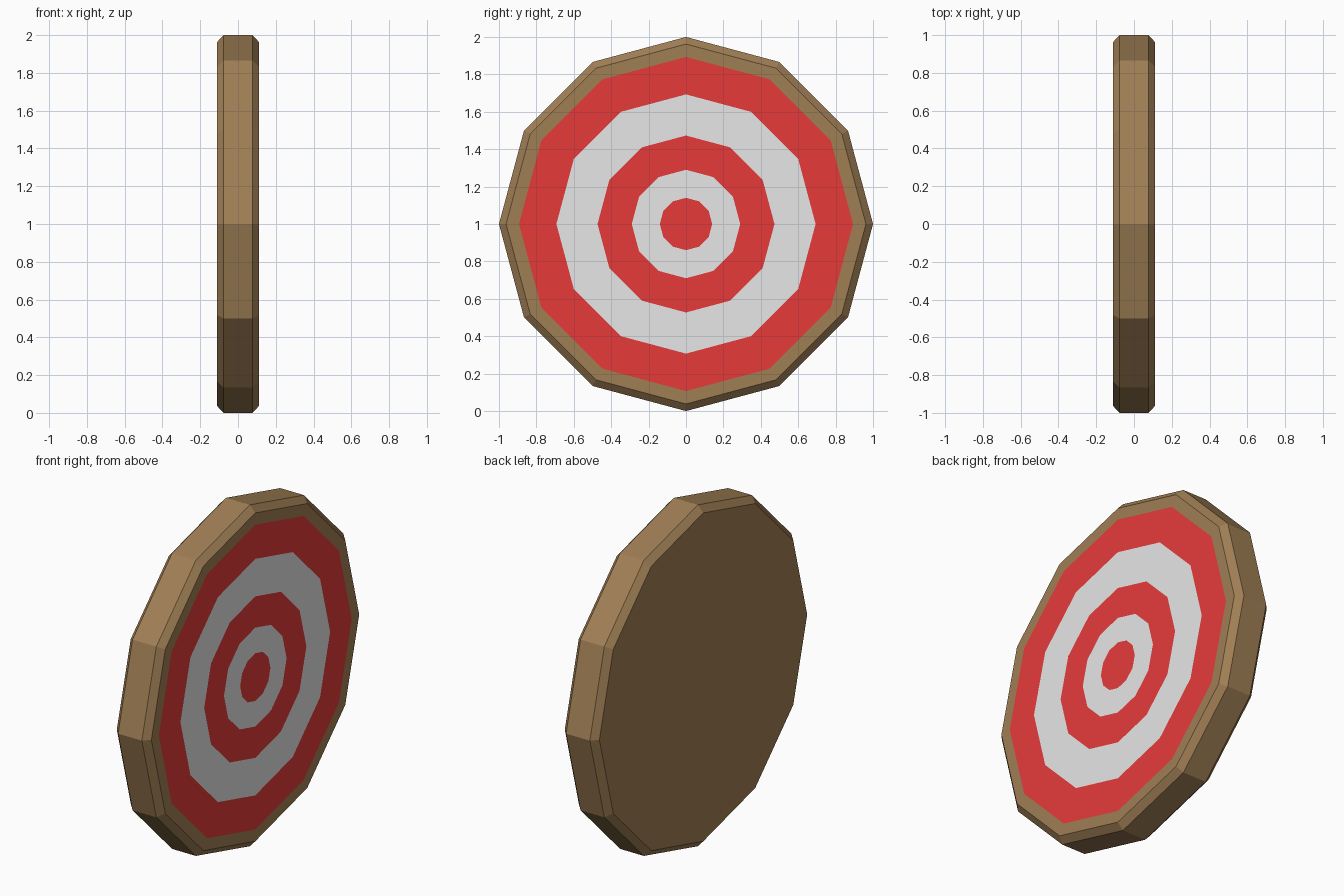
import bpy, bmesh, math

if "Cube" in bpy.data.objects:
    bpy.data.objects.remove(bpy.data.objects["Cube"])

SIDES = 12
FACE_X = 0.112      # half thickness
RIM_X = 0.077       # where the chamfer meets the rim


def material(name, rgb):
    m = bpy.data.materials.new(name)
    m.diffuse_color = (*rgb, 1.0)
    m.use_nodes = True
    m.node_tree.nodes["Principled BSDF"].inputs["Base Color"].default_value = m.diffuse_color
    return m


wood = material("brown wood", (0.352, 0.212, 0.091))
red = material("red paint", (0.80, 0.042, 0.042))
white = material("white paint", (0.80, 0.80, 0.80))
WOOD, RED, WHITE = 0, 1, 2

# Profile from the back cap, over the chamfered rim, to the bullseye:
# (x, radius, colour of the band that ends at this loop)
profile = [
    (-FACE_X, 0.962, WOOD),
    (-RIM_X, 1.0, WOOD),
    (RIM_X, 1.0, WOOD),
    (FACE_X, 0.962, WOOD),
    (FACE_X, 0.893, WOOD),
    (FACE_X, 0.693, RED),
    (FACE_X, 0.473, WHITE),
    (FACE_X, 0.290, RED),
    (FACE_X, 0.140, WHITE),
]

bm = bmesh.new()


def ring(x, r):
    angles = [2 * math.pi * i / SIDES for i in range(SIDES)]
    return [bm.verts.new((x, r * math.cos(a), 1 + r * math.sin(a))) for a in angles]


loops = [ring(x, r) for x, r, _ in profile]

# Rim, chamfers and painted bands
for k in range(1, len(loops)):
    a, b = loops[k - 1], loops[k]
    for i in range(SIDES):
        j = (i + 1) % SIDES
        f = bm.faces.new((a[i], a[j], b[j], b[i]))
        f.material_index = profile[k][2]

# Plain back and red bullseye
bm.faces.new(loops[0][::-1]).material_index = WOOD
bm.faces.new(loops[-1]).material_index = RED

bmesh.ops.recalc_face_normals(bm, faces=bm.faces)
mesh = bpy.data.meshes.new("target_board")
bm.to_mesh(mesh)
bm.free()
for m in (wood, red, white):
    mesh.materials.append(m)
board = bpy.data.objects.new("target_board", mesh)
bpy.context.collection.objects.link(board)
